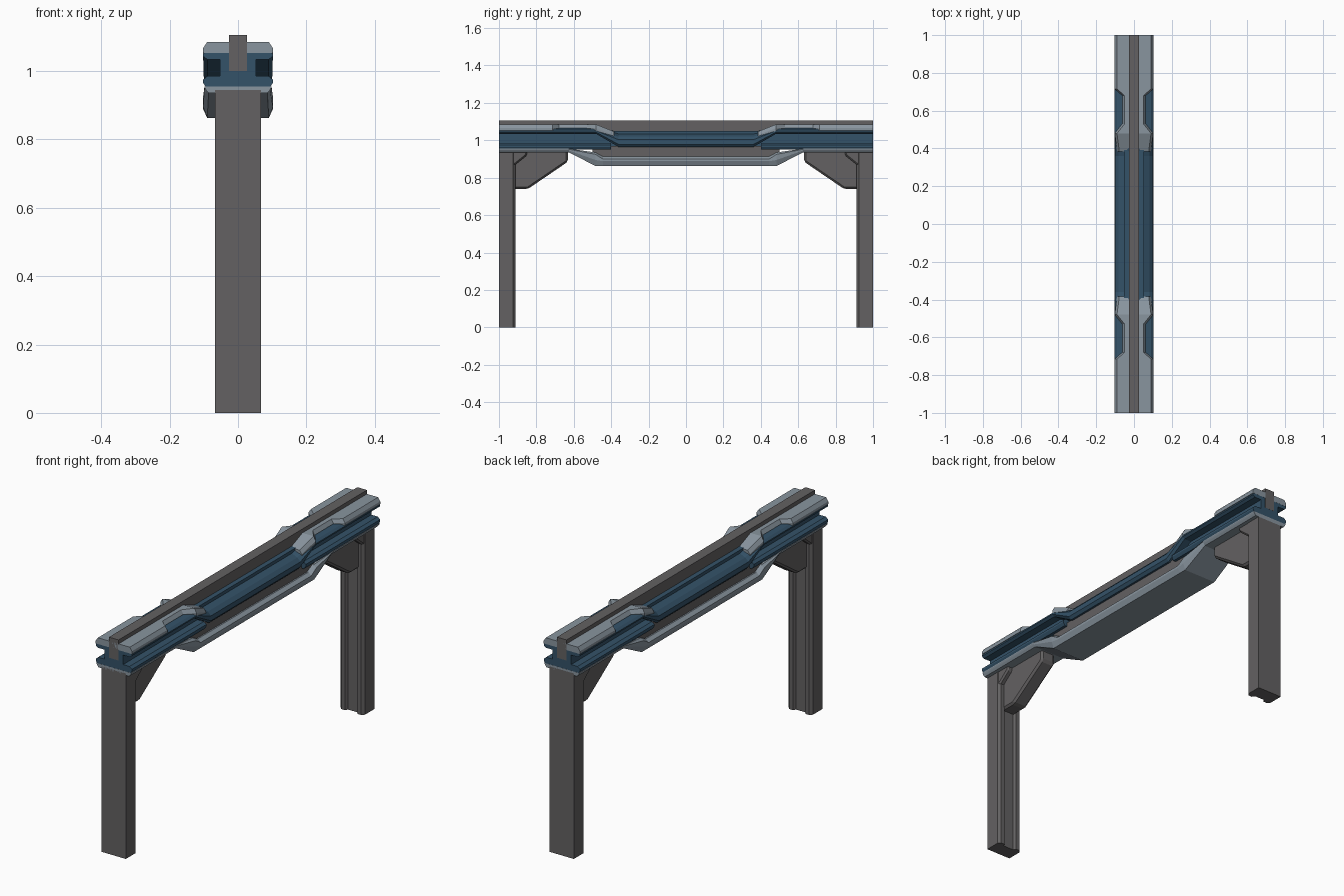
import bpy, bmesh

if "Cube" in bpy.data.objects:
    bpy.data.objects.remove(bpy.data.objects["Cube"])


def material(name, rgb):
    m = bpy.data.materials.new(name)
    m.diffuse_color = (*rgb, 1)
    m.use_nodes = True
    m.node_tree.nodes["Principled BSDF"].inputs["Base Color"].default_value = m.diffuse_color
    return m


GREY = material("dark grey metal", (0.125, 0.12, 0.122))
LIGHT = material("pale steel", (0.25, 0.30, 0.345))
BLUE = material("deep blue paint", (0.034, 0.085, 0.14))


def finish(name, bm, mat, bevel=0):
    bmesh.ops.recalc_face_normals(bm, faces=bm.faces[:])
    me = bpy.data.meshes.new(name)
    bm.to_mesh(me)
    bm.free()
    me.materials.append(mat)
    ob = bpy.data.objects.new(name, me)
    bpy.context.collection.objects.link(ob)
    if bevel:
        b = ob.modifiers.new("bevel", 'BEVEL')
        b.width, b.segments = bevel, 1
    return ob


def skin(bm, rings):
    """Join rings of equal length and close both ends."""
    vs = [[bm.verts.new(p) for p in r] for r in rings]
    n = len(vs[0])
    for a, b in zip(vs, vs[1:]):
        for i in range(n):
            j = (i + 1) % n
            bm.faces.new((a[i], a[j], b[j], b[i]))
    bm.faces.new(vs[0])
    bm.faces.new(vs[-1])


def beam(name, sections, mat, both_ends=False):
    """Loft half profiles [(x, z)..] along y; mirrored in x and y."""
    def ring(y, half):
        pts = half + [(-x, z) for x, z in reversed(half)]
        return [(x, y, z) for x, z in pts]
    bm = bmesh.new()
    if both_ends:
        for s in (1, -1):
            skin(bm, [ring(s * y, h) for y, h in sections])
    else:
        skin(bm, [ring(y, h) for y, h in sections] +
                 [ring(-y, h) for y, h in reversed(sections)])
    return finish(name, bm, mat)


def plates(name, outline, half_width, mat, bevel=0):
    """Extrude a (y, z) outline across x at both ends of the gate."""
    bm = bmesh.new()
    for s in (1, -1):
        skin(bm, [[(x, s * y, z) for y, z in outline]
                  for x in (-half_width, half_width)])
    return finish(name, bm, mat, bevel)


# Legs with a chamfered, grooved inner face
leg_half = [(0.068, 1.0), (0.068, 0.924), (0.056, 0.912),
            (0.036, 0.912), (0.028, 0.926)]
leg_loop = leg_half + [(-x, y) for x, y in reversed(leg_half)]
bm = bmesh.new()
for s in (1, -1):
    skin(bm, [[(x, s * y, z) for x, y in leg_loop] for z in (0, 0.945)])
finish("legs", bm, GREY)

# Corner brackets and the wider gussets against the legs
plates("corner_brackets", [(0.95, 0.74), (0.845, 0.74), (0.632, 0.885),
                           (0.632, 0.95), (0.95, 0.95)], 0.04, GREY, 0.01)
plates("leg_gussets", [(0.93, 0.86), (0.912, 0.87), (0.85, 0.92),
                       (0.85, 0.945), (0.93, 0.945)], 0.066, GREY, 0.008)

# Top rail
beam("top_rail", [(1.0, [(0.027, 1.105), (0.027, 1.0)])], GREY)

# Blue web joining the flanges
beam("beam_web", [(0.9995, [(0.052, 1.05), (0.052, 0.95)])], BLUE)

# Upper flange, dipping in the middle span
flange_end = [(0.027, 1.07), (0.09, 1.06), (0.102, 1.05),
              (0.102, 1.043), (0.09, 1.034), (0.045, 1.034)]
flange_mid = [(0.027, 1.045), (0.082, 1.02), (0.1, 1.003),
              (0.1, 0.978), (0.088, 0.964), (0.045, 0.964)]
beam("upper_flange", [(0.9995, flange_end), (0.48, flange_end),
                      (0.36, flange_mid)], BLUE)

# Lower flange at the two end spans
lower = [(0.045, 0.986), (0.088, 0.986), (0.102, 0.975),
         (0.102, 0.965), (0.092, 0.95), (0.045, 0.95)]
beam("lower_flange", [(0.9995, lower), (0.4, lower)], BLUE, True)

# Pale caps on the upper flange with a side notch and a sloped inner end


def cap(y, w, top, bot):
    return y, [(w - 0.012, top), (w, bot + 0.014), (w, bot)]


beam("upper_caps", [cap(1.0, 0.102, 1.085, 1.053),
                    cap(0.715, 0.102, 1.085, 1.053),
                    cap(0.68, 0.062, 1.085, 1.053),
                    cap(0.53, 0.062, 1.085, 1.053),
                    cap(0.48, 0.102, 1.085, 1.05),
                    cap(0.385, 0.09, 1.047, 1.015)], LIGHT, True)

# Grey core seen between the flange and the belly
beam("middle_core", [(0.5, [(0.078, 0.97), (0.078, 0.89)])], GREY)

# Pale belly: thin strip at the ends, deep in the middle
strip = [(0.098, 0.955), (0.098, 0.952), (0.094, 0.945), (0.086, 0.935)]
belly = [(0.085, 0.914), (0.102, 0.9), (0.102, 0.888), (0.09, 0.863)]
slope = [(0.085, 0.935), (0.102, 0.925), (0.102, 0.895), (0.09, 0.863)]
beam("belly_plate", [(1.0, strip), (0.625, strip), (0.485, slope),
                     (0.445, belly)], LIGHT)
